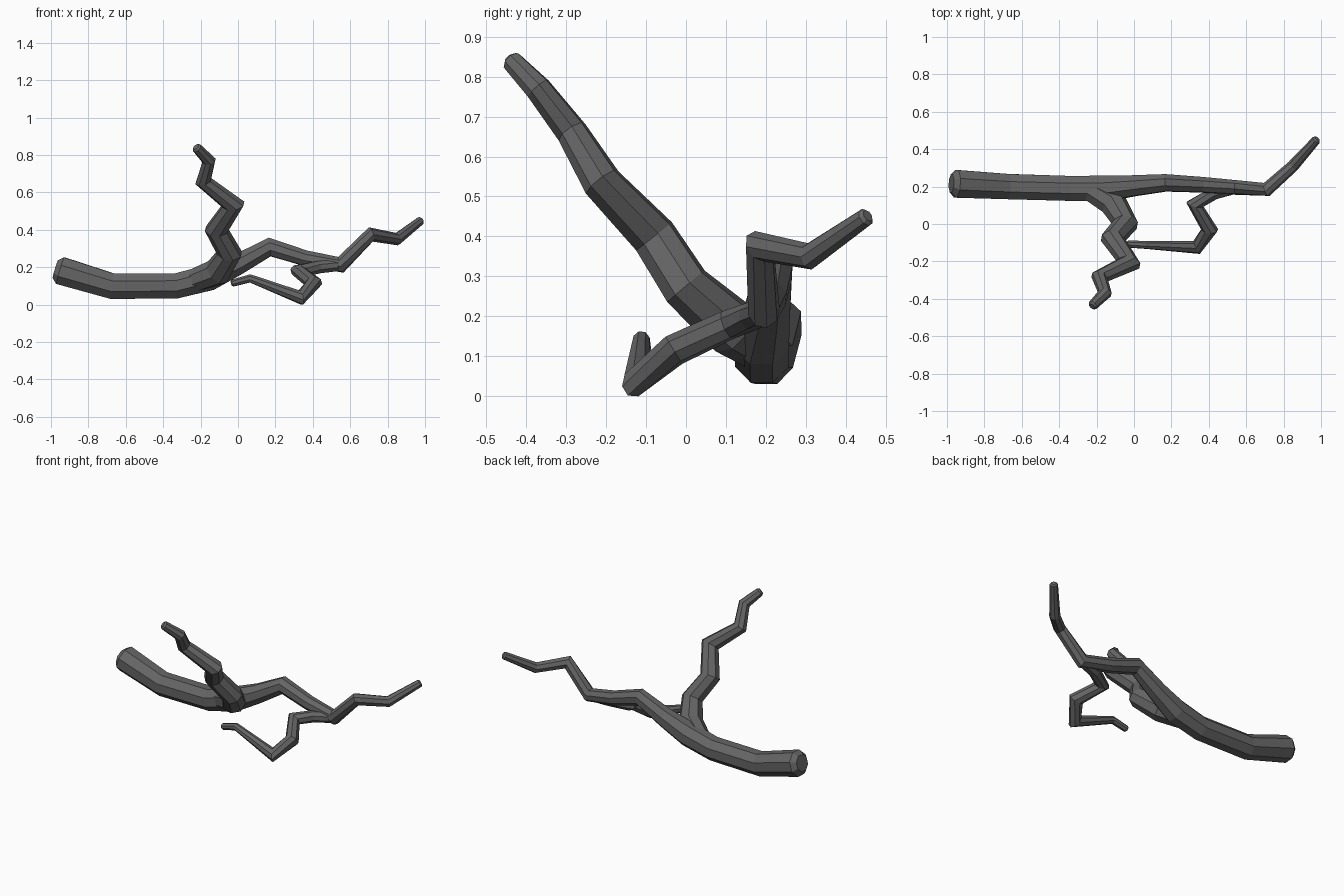
import bpy, bmesh, math
from mathutils import Vector

cube = bpy.data.objects.get("Cube")
if cube:
    bpy.data.objects.remove(cube)

SIDES = 8

# Single dark bark colour
bark = bpy.data.materials.new("dark grey bark")
bark.use_nodes = True
colour = (0.13, 0.13, 0.13, 1)
bark.diffuse_color = colour
bsdf = bark.node_tree.nodes["Principled BSDF"]
bsdf.inputs["Base Color"].default_value = colour
bsdf.inputs["Roughness"].default_value = 0.9


def limb(name, path):
    """Faceted tube through (x, y, z, radius) points with mitred bends and blunt ends."""
    pts = [Vector(p[:3]) for p in path]
    radii = [p[3] for p in path]
    dirs = [(b - a).normalized() for a, b in zip(pts, pts[1:])]
    bm = bmesh.new()
    rings = []
    normal = dirs[0].orthogonal().normalized()

    def ring(centre, tangent, r, bend=None, stretch=1):
        side = tangent.cross(normal).normalized()
        verts = []
        for i in range(SIDES):
            a = math.tau * (i + 0.5) / SIDES
            off = (normal * math.cos(a) + side * math.sin(a)) * r
            if bend:
                off += bend * off.dot(bend) * (stretch - 1)
            verts.append(bm.verts.new(centre + off))
        rings.append(verts)

    for i, (p, r) in enumerate(zip(pts, radii)):
        before, after = dirs[max(i - 1, 0)], dirs[min(i, len(dirs) - 1)]
        tangent = (before + after).normalized()
        normal = (normal - tangent * normal.dot(tangent)).normalized()
        if i == 0:
            ring(p - tangent * r * 0.35, tangent, r * 0.65)
        bend = after - before
        if bend.length > 0.01:
            ring(p, tangent, r, bend.normalized(), min(1 / before.dot(tangent), 1.25))
        else:
            ring(p, tangent, r)
        if i == len(pts) - 1:
            ring(p + tangent * r * 0.35, tangent, r * 0.65)

    for a, b in zip(rings, rings[1:]):
        for i in range(SIDES):
            j = (i + 1) % SIDES
            bm.faces.new((a[i], a[j], b[j], b[i]))
    bm.faces.new(rings[0])
    bm.faces.new(rings[-1])
    bmesh.ops.recalc_face_normals(bm, faces=bm.faces)
    mesh = bpy.data.meshes.new(name)
    bm.to_mesh(mesh)
    bm.free()
    mesh.materials.append(bark)
    bpy.context.collection.objects.link(bpy.data.objects.new(name, mesh))


# Thick butt sweeping into the long main stem and its thin tip
limb("main_stem", [
    (-0.95, 0.215, 0.182, 0.08), (-0.67, 0.20, 0.098, 0.073),
    (-0.33, 0.19, 0.10, 0.072), (-0.15, 0.19, 0.145, 0.074),
    (0.0, 0.205, 0.215, 0.06), (0.17, 0.22, 0.308, 0.049),
    (0.36, 0.21, 0.248, 0.044), (0.55, 0.195, 0.213, 0.04),
    (0.71, 0.185, 0.375, 0.036), (0.85, 0.31, 0.35, 0.032),
    (0.975, 0.45, 0.448, 0.024)])

# Crooked branch climbing towards the front
limb("upper_branch", [
    (-0.24, 0.19, 0.125, 0.065), (-0.11, 0.11, 0.175, 0.073),
    (-0.045, 0.0, 0.275, 0.062), (-0.115, -0.08, 0.40, 0.058),
    (-0.025, -0.21, 0.535, 0.05), (-0.185, -0.285, 0.66, 0.04),
    (-0.155, -0.37, 0.77, 0.034), (-0.22, -0.435, 0.838, 0.027)])

# Thin branch dropping from the stem and hooking back
limb("lower_branch", [
    (0.53, 0.19, 0.21, 0.034), (0.43, 0.165, 0.20, 0.036),
    (0.325, 0.105, 0.178, 0.038), (0.405, -0.03, 0.115, 0.04),
    (0.335, -0.125, 0.037, 0.035), (0.065, -0.112, 0.14, 0.022),
    (-0.03, -0.107, 0.115, 0.02)])
